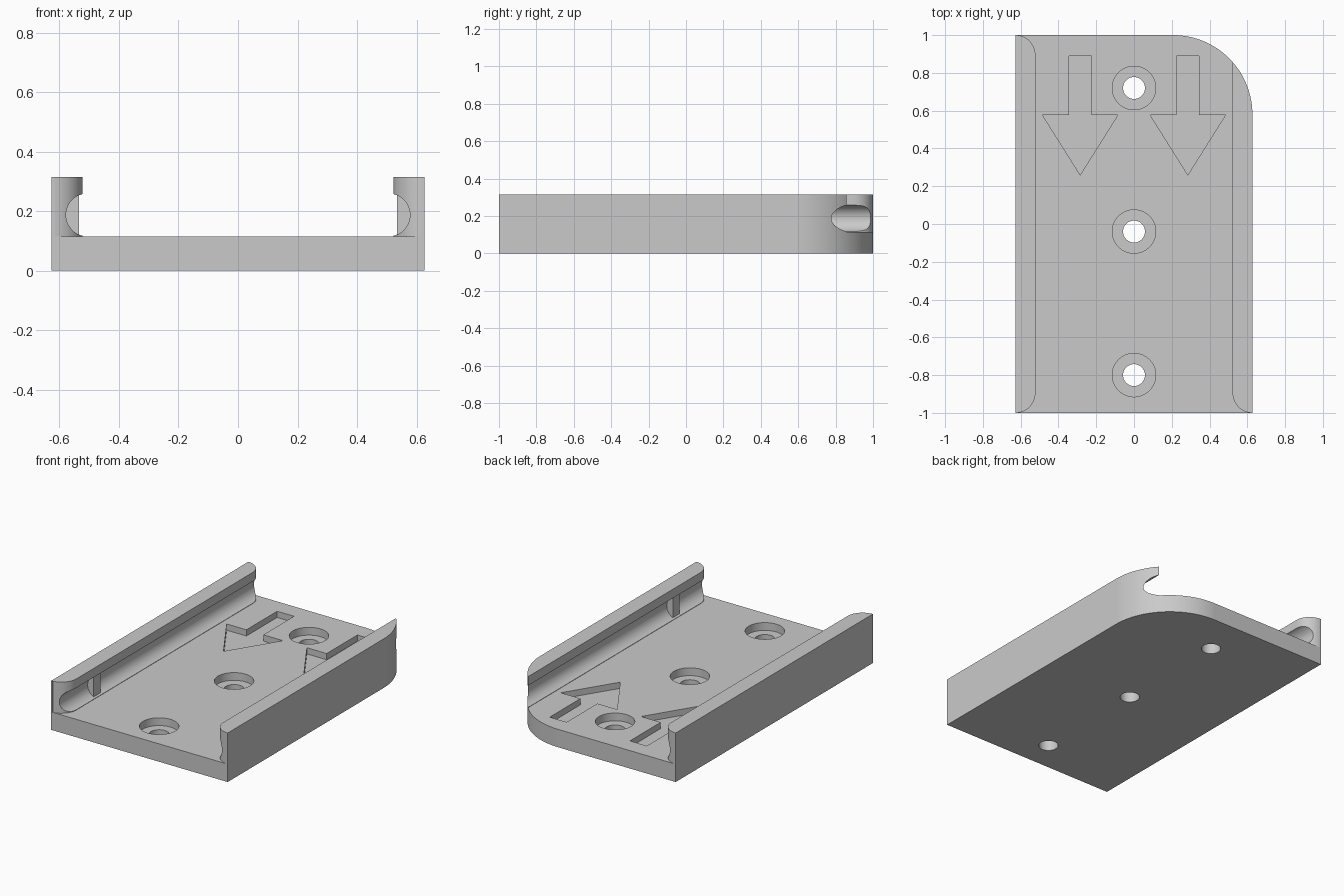
import bpy, bmesh, math
from mathutils import Matrix

if "Cube" in bpy.data.objects:
    bpy.data.objects.remove(bpy.data.objects["Cube"])

HALF_W, HEIGHT, FLOOR, INNER = 0.627, 0.315, 0.115, 0.522

grey = bpy.data.materials.new("plain grey")
grey.use_nodes = True
colour = (0.59, 0.59, 0.59, 1)
grey.diffuse_color = colour
grey.node_tree.nodes["Principled BSDF"].inputs["Base Color"].default_value = colour


def finish(name, bm):
    bmesh.ops.recalc_face_normals(bm, faces=bm.faces)
    mesh = bpy.data.meshes.new(name)
    bm.to_mesh(mesh)
    bm.free()
    mesh.materials.append(grey)
    obj = bpy.data.objects.new(name, mesh)
    bpy.context.collection.objects.link(obj)
    return obj


def prism(name, outline, z0, z1):
    bm = bmesh.new()
    face = bm.faces.new([bm.verts.new((x, y, z0)) for x, y in outline])
    new = bmesh.ops.extrude_face_region(bm, geom=[face])["geom"]
    bmesh.ops.translate(bm, vec=(0, 0, z1 - z0),
                        verts=[v for v in new if isinstance(v, bmesh.types.BMVert)])
    return finish(name, bm)


def cylinder(name, radius, length, matrix):
    bm = bmesh.new()
    bmesh.ops.create_cone(bm, cap_ends=True, segments=64, radius1=radius,
                          radius2=radius, depth=length, matrix=matrix)
    return finish(name, bm)


def arc(cx, cy, r, start, end, steps):
    angles = [math.radians(start + (end - start) * i / steps) for i in range(steps + 1)]
    return [(cx + r * math.cos(a), cy + r * math.sin(a)) for a in angles]


def cut(target, cutter):
    cutter.hide_render = True
    mod = target.modifiers.new("cut", "BOOLEAN")
    mod.operation, mod.solver, mod.object = "DIFFERENCE", "EXACT", cutter
    bpy.context.view_layer.objects.active = target
    bpy.ops.object.modifier_apply(modifier=mod.name)
    bpy.data.objects.remove(cutter)


# Block with one large rounded corner
R = 0.42
outline = [(-HALF_W, -1), (HALF_W, -1)] + arc(HALF_W - R, 1 - R, R, 0, 90, 32) + [(-HALF_W, 1)]
bracket = prism("mounting_bracket", outline, 0, HEIGHT)

# Open channel, flaring around the rounded rail ends
r = HALF_W - INNER
flare = arc(HALF_W, -1 + r, r, 180, 264, 14)
right_front = flare + [(flare[-1][0], -1.2)]
left_front = [(-x, y) for x, y in right_front]
left_back = [(x, -y) for x, y in left_front[::-1]]
channel = left_front + right_front[::-1] + [(INNER, 1.2)] + left_back
cut(bracket, prism("channel_cutter", channel, FLOOR, 0.6))

# Round grooves along the inside of both rails
for side in (-1, 1):
    place = Matrix.Translation((side * 0.506, 0, FLOOR + 0.0725)) @ Matrix.Rotation(math.pi / 2, 4, "X")
    cut(bracket, cylinder("groove_cutter", 0.072, 2.6, place))

# Counterbored screw holes
for y in (0.72, -0.04, -0.8):
    cut(bracket, cylinder("counterbore_cutter", 0.115, 0.2, Matrix.Translation((0, y, 0.165))))
    cut(bracket, cylinder("hole_cutter", 0.058, 0.6, Matrix.Translation((0, y, 0))))

# Recessed direction arrows
for x in (-0.285, 0.285):
    half = [(0.06, 0.89), (0.06, 0.578), (0.2, 0.578)]
    shape = half + [(0, 0.26)] + [(-px, py) for px, py in reversed(half)]
    cut(bracket, prism("arrow_cutter", [(x + px, py) for px, py in shape], FLOOR - 0.04, 0.3))

# Small stop ribs inside the grooves
for side, label in ((-1, "right"), (1, "left")):
    a, b = side * 0.535, side * 0.595
    prism(label + "_stop_rib", [(a, -0.7), (b, -0.7), (b, -0.63), (a, -0.63)], FLOOR - 0.005, 0.262)

# Smooth curves, crisp edges
bpy.ops.object.select_all(action="DESELECT")
bracket.select_set(True)
bpy.context.view_layer.objects.active = bracket
bpy.ops.object.shade_smooth_by_angle(angle=math.radians(30))
weighted = bracket.modifiers.new("weighted_normals", "WEIGHTED_NORMAL")
weighted.keep_sharp = True
